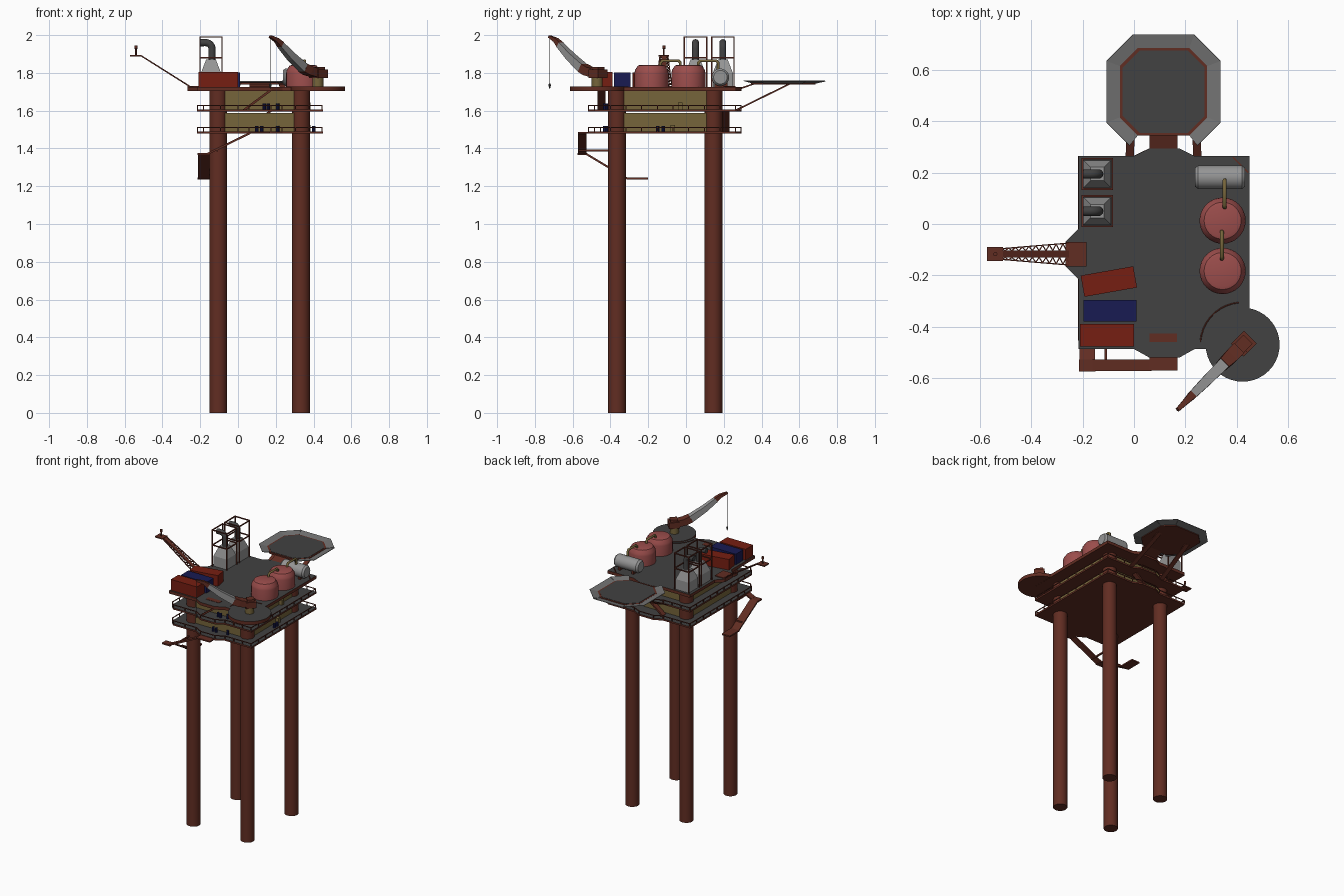
import bpy, bmesh, math
from mathutils import Vector, Matrix

if "Cube" in bpy.data.objects:
    bpy.data.objects.remove(bpy.data.objects["Cube"])

def colour(name, r, g, b):
    m = bpy.data.materials.new(name)
    m.diffuse_color = (r, g, b, 1)
    m.use_nodes = True
    m.node_tree.nodes["Principled BSDF"].inputs["Base Color"].default_value = m.diffuse_color
    return m

RUST = colour("rust_brown", .12, .026, .016)
DARK = colour("deck_grey", .054, .054, .054)
OLIVE = colour("olive_yellow", .18, .13, .043)
RED = colour("container_red", .18, .013, .006)
BLUE = colour("container_blue", .009, .011, .085)
PINK = colour("tank_pink", .33, .075, .072)
NET = colour("net_grey", .17, .17, .17)
STEEL = colour("light_steel", .3, .3, .3)

def finish(name, bm, mat, top=None, smooth=False):
    bmesh.ops.recalc_face_normals(bm, faces=bm.faces)
    me = bpy.data.meshes.new(name)
    me.materials.append(mat)
    if top:
        me.materials.append(top)
        for f in bm.faces:
            f.normal_update()
            f.material_index = int(f.normal.z > .9)
    bm.to_mesh(me)
    bm.free()
    ob = bpy.data.objects.new(name, me)
    bpy.context.collection.objects.link(ob)
    if smooth:
        bpy.ops.object.select_all(action='DESELECT')
        ob.select_set(True)
        bpy.context.view_layer.objects.active = ob
        bpy.ops.object.shade_smooth_by_angle(angle=math.radians(35))
    return ob

def box(name, x, y, z, mat, angle=0):
    bm = bmesh.new()
    c = [(a[0] + a[1]) / 2 for a in (x, y, z)]
    s = [a[1] - a[0] for a in (x, y, z)]
    M = Matrix.Translation(c) @ Matrix.Rotation(angle, 4, 'Z') @ Matrix.Diagonal((*s, 1))
    bmesh.ops.create_cube(bm, size=1, matrix=M)
    return finish(name, bm, mat)

def slab(name, pts, z0, z1, mat, top=None):
    bm = bmesh.new()
    f = bm.faces.new([bm.verts.new((x, y, z0)) for x, y in pts])
    r = bmesh.ops.extrude_face_region(bm, geom=[f])
    bmesh.ops.translate(bm, verts=[v for v in r["geom"] if isinstance(v, bmesh.types.BMVert)], vec=(0, 0, z1 - z0))
    return finish(name, bm, mat, top)

def beams(name, segs, w, h, mat):
    bm = bmesh.new()
    for p, q in segs:
        p, q = Vector(p), Vector(q)
        d = (q - p).normalized()
        side = d.cross(Vector((0, 0, 1)))
        side = side.normalized() if side.length > .01 else Vector((1, 0, 0))
        R = Matrix((side, d.cross(side), d)).transposed().to_4x4()
        M = Matrix.Translation((p + q) / 2) @ R @ Matrix.Diagonal((w, h, (q - p).length, 1))
        bmesh.ops.create_cube(bm, size=1, matrix=M)
    return finish(name, bm, mat)

def lathe(name, prof, M, mat, n=32, top=None):
    bm = bmesh.new()
    rings = [[bm.verts.new(M @ Vector((r * math.cos(2 * math.pi * i / n), r * math.sin(2 * math.pi * i / n), z)))
              for i in range(n)] for r, z in prof]
    for a, b in zip(rings, rings[1:]):
        for i in range(n):
            bm.faces.new((a[i], a[(i + 1) % n], b[(i + 1) % n], b[i]))
    bm.faces.new(rings[0])
    bm.faces.new(rings[-1])
    return finish(name, bm, mat, top, True)

def at(x, y, z=0):
    return Matrix.Translation((x, y, z))

def pipe(name, pts, r, mat):
    cu = bpy.data.curves.new(name, 'CURVE')
    cu.dimensions = '3D'
    cu.bevel_depth, cu.bevel_resolution, cu.use_fill_caps = r, 3, True
    sp = cu.splines.new('POLY')
    sp.points.add(len(pts) - 1)
    for p, c in zip(sp.points, pts):
        p.co = (*c, 1)
    cu.materials.append(mat)
    bpy.context.collection.objects.link(bpy.data.objects.new(name, cu))

def rail(name, pts, z, h):
    segs = []
    for (ax, ay), (bx, by) in zip(pts, pts[1:] + pts[:1]):
        segs.append(((ax, ay, z + h), (bx, by, z + h)))
        n = max(1, round(math.dist((ax, ay), (bx, by)) / .08))
        for i in range(n):
            x, y = ax + (bx - ax) * i / n, ay + (by - ay) * i / n
            segs.append(((x, y, z), (x, y, z + h)))
    beams(name, segs, .005, .005, RUST)

# legs
for sx, x in (("left", -.105), ("right", .333)):
    for sy, y in (("front", -.365), ("back", .145)):
        lathe(f"{sy}_{sx}_leg", [(.047, 0), (.047, 1.71)], at(x, y), RUST)

# decks, railings and core modules
edge = [(0, -.487), (.06, -.52), (.177, -.52), (.236, -.487), (.45, -.487),
        (.45, .265), (.236, .265), (.177, .294), (.06, .294), (0, .265), (-.217, .265)]
bulge = [(-.217, -.02), (-.267, -.07), (-.267, -.165), (-.217, -.215), (-.217, -.487)]
slab("top_deck", edge + bulge, 1.703, 1.725, RUST, DARK)
low = edge + [(-.217, -.455), (-.185, -.487)]
for n, z in (("lower", 1.478), ("middle", 1.595)):
    slab(n + "_deck", low, z, z + .012, RUST, DARK)
    rail(n + "_railing", [(x * .99, y * .993) for x, y in low], z + .01, .023)
    box(n + "_module", (-.135, .363), (-.395, .175), (z + .01, z + .11), OLIVE)
beams("deck_corner_bar", [((.385, .26, 1.727), (.445, .2, 1.727))], .006, .006, RUST)

# small barrels on the lower decks
for i, (x, y, z) in enumerate([(.14, -.43, 1.607), (.16, -.43, 1.607), (.21, -.42, 1.607), (.1, -.43, 1.49),
                               (.125, -.43, 1.49), (.21, -.42, 1.49), (.4, -.15, 1.49), (.4, -.12, 1.49)]):
    lathe(f"barrel_{i}", [(.009, 0), (.009, .03)], at(x, y, z), BLUE, 10)
for i, (y, z) in enumerate([(-.03, 1.607), (-.07, 1.49)]):
    box(f"valve_box_{i}", (.36, .385), (y - .012, y + .012), (z, z + .035), OLIVE)

# stairs and landings
beams("upper_stair", [((.03, -.447, 1.602), (.175, -.447, 1.71))], .042, .012, RUST)
beams("rear_stair", [((.03, .212, 1.488), (.175, .212, 1.6))], .036, .012, RUST)
box("stair_hatch", (.06, .168), (-.46, -.426), (1.715, 1.727), RUST)
box("stair_top_landing", (.06, .17), (-.57, -.51), (1.478, 1.487), RUST)
beams("outer_stair", [((.065, -.55, 1.482), (-.16, -.55, 1.372))], .045, .011, RUST)
box("stair_mid_landing", (-.215, -.15), (-.574, -.528), (1.366, 1.376), RUST)
beams("lower_stair", [((-.182, -.53, 1.372), (-.182, -.31, 1.24))], .06, .01, RUST)
box("stair_end_landing", (-.215, -.15), (-.315, -.2), (1.235, 1.245), RUST)
beams("stair_supports", [((-.11, -.36, 1.39), (-.11, -.57, 1.39)), ((-.11, -.365, 1.28), (-.2, -.365, 1.28))], .01, .01, RUST)

# helideck with sloping safety nets on seven sides (a: half width, h: half length of a straight side)
hx, hy = .115, .515
def octagon(a, h):
    return [(hx + x, hy + y) for x, y in ((a, h), (h, a), (-h, a), (-a, h), (-a, -h), (-h, -a), (h, -a), (a, -h))]
slab("helideck_edge", octagon(.170, .1), 1.738, 1.75, RUST)
slab("helideck_top", octagon(.160, .094), 1.748, 1.752, DARK)
bm = bmesh.new()
inner, outer = octagon(.170, .1), octagon(.222, .12)
for i in range(8):
    if i != 5:
        j = (i + 1) % 8
        # the two nets beside the walkway stop short of the deck corner
        o = [Vector(outer[i]), Vector(outer[j])]
        if i == 4:
            o[1] = o[0].lerp(o[1], .88)
        if i == 6:
            o[0] = o[1].lerp(o[0], .88)
        bm.faces.new([bm.verts.new(v) for v in ((*inner[i], 1.746), (*o[0], 1.757), (*o[1], 1.757), (*inner[j], 1.746))])
net = finish("helideck_net", bm, NET)
net.modifiers.new("thickness", 'SOLIDIFY').thickness = .003
beams("helideck_walkway", [((hx, .28, 1.715), (hx, .36, 1.742))], .11, .008, RUST)
beams("helideck_struts", [((x, .26, 1.60), (x * .9 + hx * .1, .545, 1.74)) for x in (-.017, .247)], .032, .008, RUST)

# shipping containers
box("container_front", (-.21, 0), (-.477, -.39), (1.725, 1.805), RED)
box("container_middle", (-.197, .01), (-.38, -.295), (1.725, 1.803), BLUE)
box("container_rear", (-.202, .006), (-.266, -.182), (1.725, 1.803), RED, math.radians(10))

# storage tanks, pressure vessel and connecting pipes
for i, y in enumerate((-.183, .013)):
    lathe(f"tank_{i}", [(.09, 1.72), (.09, 1.80), (.087, 1.815), (.072, 1.838), (.06, 1.842)], at(.345, y), PINK)
lathe("pressure_vessel", [(.036, -.098), (.046, -.085), (.046, .085), (.036, .098)],
      at(.335, .182, 1.777) @ Matrix.Rotation(math.pi / 2, 4, 'Y'), STEEL)
for x in (.28, .39):
    box(f"vessel_saddle_{x}", (x - .008, x + .008), (.15, .22), (1.72, 1.75), RUST)
for n, x, a, b, ze in (("tank", .342, -.135, -.03, 1.835), ("vessel", .353, .065, .17, 1.81)):
    pipe(n + "_pipe", [(x, a, 1.83), (x, a, 1.852), (x, a + .01, 1.864), (x, b - .01, 1.864), (x, b, 1.854), (x, b, ze)], .008, OLIVE)

# exhaust stacks in open frames
for n, y in (("front", .05), ("rear", .195)):
    x = -.143
    bm = bmesh.new()
    bmesh.ops.create_cone(bm, cap_ends=True, segments=4, radius1=.053 * 1.414, radius2=.026 * 1.414, depth=.07,
                          matrix=at(x, y, 1.835) @ Matrix.Rotation(math.pi / 4, 4, 'Z'))
    finish(n + "_exhaust_hood", bm, STEEL)
    box(n + "_exhaust_body", (x - .053, x + .053), (y - .053, y + .053), (1.72, 1.80), STEEL)
    arc = [(x - .027 + .032 * math.cos(t * math.pi / 12), y, 1.928 + .032 * math.sin(t * math.pi / 12)) for t in range(7)]
    pipe(n + "_exhaust_pipe", [(x + .005, y, 1.865)] + arc + [(-.202, y, 1.96)], .019, DARK)
    X, Y = (x - .058, x + .058), (y - .059, y + .059)
    segs = [((a, b, 1.72), (a, b, 1.993)) for a in X for b in Y]
    for z in (1.88, 1.99):
        segs += [((X[0], b, z), (X[1], b, z)) for b in Y] + [((a, Y[0], z), (a, Y[1], z)) for a in X]
    beams(n + "_exhaust_frame", segs, .007, .007, RUST)

# flare boom: lattice sides, walkway, tip platform and burner
box("flare_base", (-.267, -.185), (-.165, -.07), (1.72, 1.731), RUST)
segs = []
def boom_pt(t, s):
    return (-.25 - .265 * t, -.117 + s * (.043 - .022 * t), 1.725 + .167 * t)
for s in (1, -1):
    segs.append((boom_pt(0, s), boom_pt(1, s)))
N = 10
for i in range(N):
    for s in (1, -1):
        p, q = boom_pt(i / N, s), boom_pt((i + 1) / N, s)
        m = boom_pt((i + .5) / N, s)
        m = (m[0], -.117 + s * .013, m[2])
        segs += [(p, m), (m, q)]
beams("flare_lattice", segs, .0045, .006, RUST)
beams("flare_walkway", [((-.25, -.117, 1.725), (-.515, -.117, 1.892))], .026, .007, RUST)
box("flare_tip_platform", (-.573, -.51), (-.145, -.09), (1.888, 1.896), RUST)
lathe("flare_burner", [(.004, 1.893), (.004, 1.925), (.008, 1.928), (.008, 1.945)], at(-.54, -.117), RUST, 12)

# crane platform, pedestal, cab, boom, cable and hook
cx, cy = .423, -.47
lathe("crane_platform", [(.144, 1.704), (.144, 1.729)], at(cx, cy), RUST, 40, DARK)
pipe("crane_platform_kerb", [(cx + .165 * math.cos(a), cy + .165 * math.sin(a), 1.726)
                             for a in [math.radians(95 + 9 * k) for k in range(10)]], .0025, RUST)
lathe("crane_pedestal", [(.029, 1.725), (.029, 1.775)], at(cx, cy), OLIVE)
D = Vector((-1, -1, 0)).normalized()
def cr(s, z, side=0):
    return Vector((cx, cy, z)) + D * s + Vector((D.y, -D.x, 0)) * side
beams("crane_cab", [(cr(-.042, 1.795), cr(.03, 1.795))], .07, .044, RUST)
beams("crane_winch", [(cr(-.03, 1.805), cr(.02, 1.805))], .05, .055, RUST)
def boom(name, st, mat):
    bm = bmesh.new()
    rings = [[bm.verts.new(cr(s + h * .5 * k, z + h * .8 * -k, w * e)) for e, k in ((-1, 1), (1, 1), (1, -1), (-1, -1))]
             for s, z, w, h in st]
    for a, b in zip(rings, rings[1:]):
        for i in range(4):
            bm.faces.new((a[i], a[(i + 1) % 4], b[(i + 1) % 4], b[i]))
    bm.faces.new(rings[0])
    bm.faces.new(rings[-1])
    finish(name, bm, mat)
boom("crane_boom_root", [(.02, 1.80, .028, .026), (.07, 1.81, .027, .026), (.11, 1.827, .023, .026)], RUST)
boom("crane_boom", [(.109, 1.826, .022, .025), (.2, 1.886, .02, .021), (.28, 1.949, .016, .016)], STEEL)
boom("crane_boom_tip", [(.277, 1.948, .016, .017), (.31, 1.974, .012, .012), (.358, 1.993, .008, .007)], RUST)
tip = cr(.356, 1.99)
beams("crane_cable", [(tip, (tip.x, tip.y, 1.74))], .003, .003, DARK)
lathe("crane_hook", [(.003, 1.745), (.007, 1.735), (.002, 1.717)], at(tip.x, tip.y), DARK, 8)
